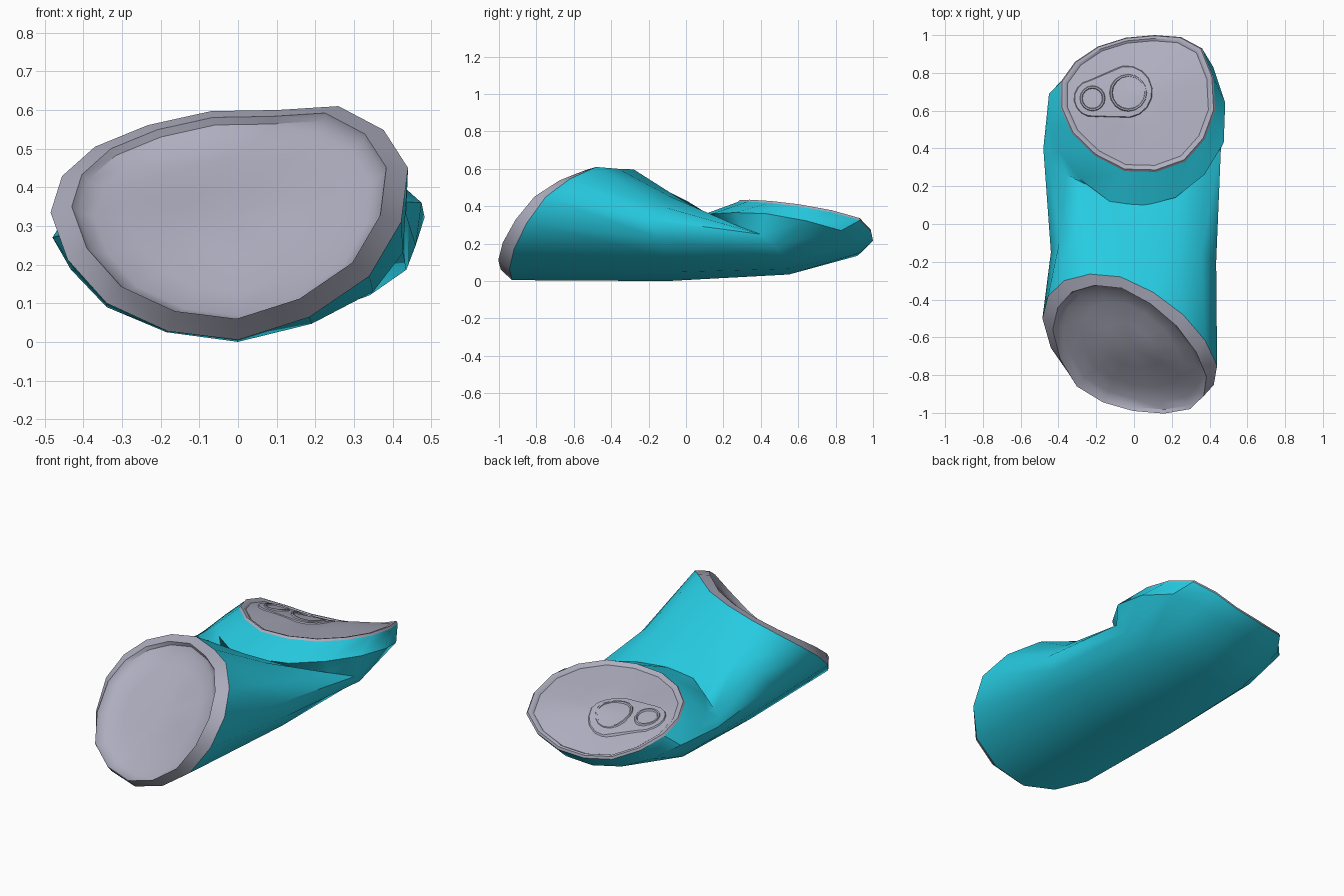
import bpy, bmesh, math
from mathutils import Vector
from mathutils.bvhtree import BVHTree

if "Cube" in bpy.data.objects:
    bpy.data.objects.remove(bpy.data.objects["Cube"])

# Key cross-sections of the crushed can: 8 points each, left -> over the top -> right -> underneath
FRONT = [(-.485, -.5, .335), (-.37, -.3, .505), (-.07, -.28, .597), (.26, -.48, .61),
         (.44, -.75, .45), (.34, -.92, .17), (0, -.93, .005), (-.34, -.8, .1)]
WAIST = [(-.44, -.15, .28), (-.31, -.02, .43), (-.1, 0, .415), (.23, -.08, .45),
         (.435, -.2, .33), (.35, -.1, .13), (0, -.1, .0), (-.34, -.1, .09)]
CREASE = [(-.48, .4, .27), (-.36, .26, .29), (-.12, .18, .31), (.23, .2, .31),
          (.46, .4, .25), (.34, .53, .12), (0, .55, .035), (-.33, .5, .1)]
SHOULDER = [(-.45, .69, .27), (-.4, .39, .33), (-.13, .12, .35), (.22, .14, .36),
            (.475, .43, .36), (.42, .83, .27), (.11, .93, .15), (-.2, .87, .15)]
BACK = [(-.39, .75, .33), (-.33, .48, .4), (-.05, .28, .415), (.27, .33, .425),
        (.43, .6, .4), (.36, .93, .325), (.11, 1.0, .215), (-.19, .94, .215)]


def ring(keys):
    """Closed 16-point loop interpolated through 8 key points."""
    k = [Vector(p) for p in keys]
    out = []
    for i in range(8):
        out.append(k[i])
        out.append((9 * (k[i] + k[(i + 1) % 8]) - k[i - 1] - k[(i + 2) % 8]) / 16)
    return out


def frame(r):
    """Centre and average normal of a loop."""
    c = sum(r, Vector()) / len(r)
    n = sum(((p - c).cross(r[i - 1] - c) for i, p in enumerate(r)), Vector()).normalized()
    return c, n


def inset(r, scale, lift, n):
    c = sum(r, Vector()) / len(r)
    return [c + (p - c) * scale + n * lift for p in r]


def loft(name, rings, cap=False, mat=None, angle=35, closed=False):
    """Skin consecutive loops, optionally ending in a fan or joining back to the first."""
    bm = bmesh.new()
    vs = [[bm.verts.new(p) for p in r] for r in rings]
    pairs = list(zip(vs, vs[1:])) + ([(vs[-1], vs[0])] if closed else [])
    for a, b in pairs:
        m = len(a)
        for i in range(m):
            j = (i + 1) % m
            bm.faces.new((a[i], a[j], b[j], b[i]))
    if cap:
        last = vs[-1]
        mid = bm.verts.new(sum((v.co for v in last), Vector()) / len(last))
        for i in range(len(last)):
            bm.faces.new((last[i], last[(i + 1) % len(last)], mid))
    bmesh.ops.recalc_face_normals(bm, faces=bm.faces)
    if cap:
        want = Vector((0, -.6, .6)) if rings[0][0].y < 0 else Vector((0, 0, 1))
        if sum((f.normal * f.calc_area() for f in bm.faces), Vector()).dot(want) < 0:
            bmesh.ops.reverse_faces(bm, faces=bm.faces)
    tree = BVHTree.FromBMesh(bm)
    me = bpy.data.meshes.new(name)
    bm.to_mesh(me)
    bm.free()
    ob = bpy.data.objects.new(name, me)
    bpy.context.collection.objects.link(ob)
    me.materials.append(mat or metal)
    bpy.ops.object.select_all(action='DESELECT')
    ob.select_set(True)
    bpy.context.view_layer.objects.active = ob
    bpy.ops.object.shade_smooth_by_angle(angle=math.radians(angle))
    return tree


teal = bpy.data.materials.new("teal_paint")
teal.diffuse_color = (.02, .6, .76, 1)
teal.use_nodes = True
teal.node_tree.nodes["Principled BSDF"].inputs["Base Color"].default_value = teal.diffuse_color
metal = bpy.data.materials.new("bare_metal")
metal.diffuse_color = (.42, .42, .52, 1)
metal.use_nodes = True
metal.node_tree.nodes["Principled BSDF"].inputs["Base Color"].default_value = metal.diffuse_color

# Crumpled painted wall
front, back = ring(FRONT), ring(BACK)
front[5].z = .6
loft("can_wall", [front, ring(WAIST), ring(CREASE), ring(SHOULDER), back], mat=teal, angle=40)

# Bottom end: bevelled rim, thin groove and shallow hollow base
c, n = frame(front)
if n.y > 0:
    n = -n
lip = [Vector((c.x + (p.x - c.x) * .88, p.y - .06, c.z + (p.z - c.z) * .88 + .014)) for p in front]
loft("can_base", [front, lip, inset(lip, .975, -.02, n), inset(lip, .88, -.04, n),
                  inset(lip, .66, -.05, n), inset(lip, .35, -.05, n)], cap=True)

# Lid end: raised seam and gently bulged panel
c, n = frame(back)
if n.z < 0:
    n = -n
lid = loft("can_lid", [back, inset(back, .98, .012, n), inset(back, .94, .01, n),
                       inset(back, .91, 0, n), inset(back, .8, .002, n),
                       inset(back, .45, .008, n)], cap=True)


# Pull tab, draped over the lid
def drape(pts, h):
    out = []
    for x, y in pts:
        hit = lid.ray_cast(Vector((x, y, 2)), Vector((0, 0, -1)))[0]
        out.append(Vector((x, y, (hit.z if hit else .35) + h)))
    return out


def circle(x, y, r, s=16):
    return [(x + r * math.cos(2 * math.pi * i / s), y + r * math.sin(2 * math.pi * i / s))
            for i in range(s)]


def stadium(grow):
    """Outline around the finger end and the wider rivet end."""
    pts = []
    for x, y, r, a0 in ((-.22, .665, .1, 90), (-.04, .7, .14, -90)):
        for i in range(9):
            a = math.radians(a0 + i * 22.5 + 8)
            pts.append((x + (r + grow) * math.cos(a), y + (r + grow) * math.sin(a)))
    return pts


loft("pull_tab", [drape(stadium(0), -.003), drape(stadium(-.006), .007), drape(stadium(-.02), .007)],
     cap=True)
for name, x, y, r in (("finger_ring", -.22, .665, .068), ("rivet_ring", -.03, .695, .1)):
    loft(name, [drape(circle(x, y, r), .004), drape(circle(x, y, r - .004), .012),
                drape(circle(x, y, r - .012), .012), drape(circle(x, y, r - .016), .004)], closed=True)
